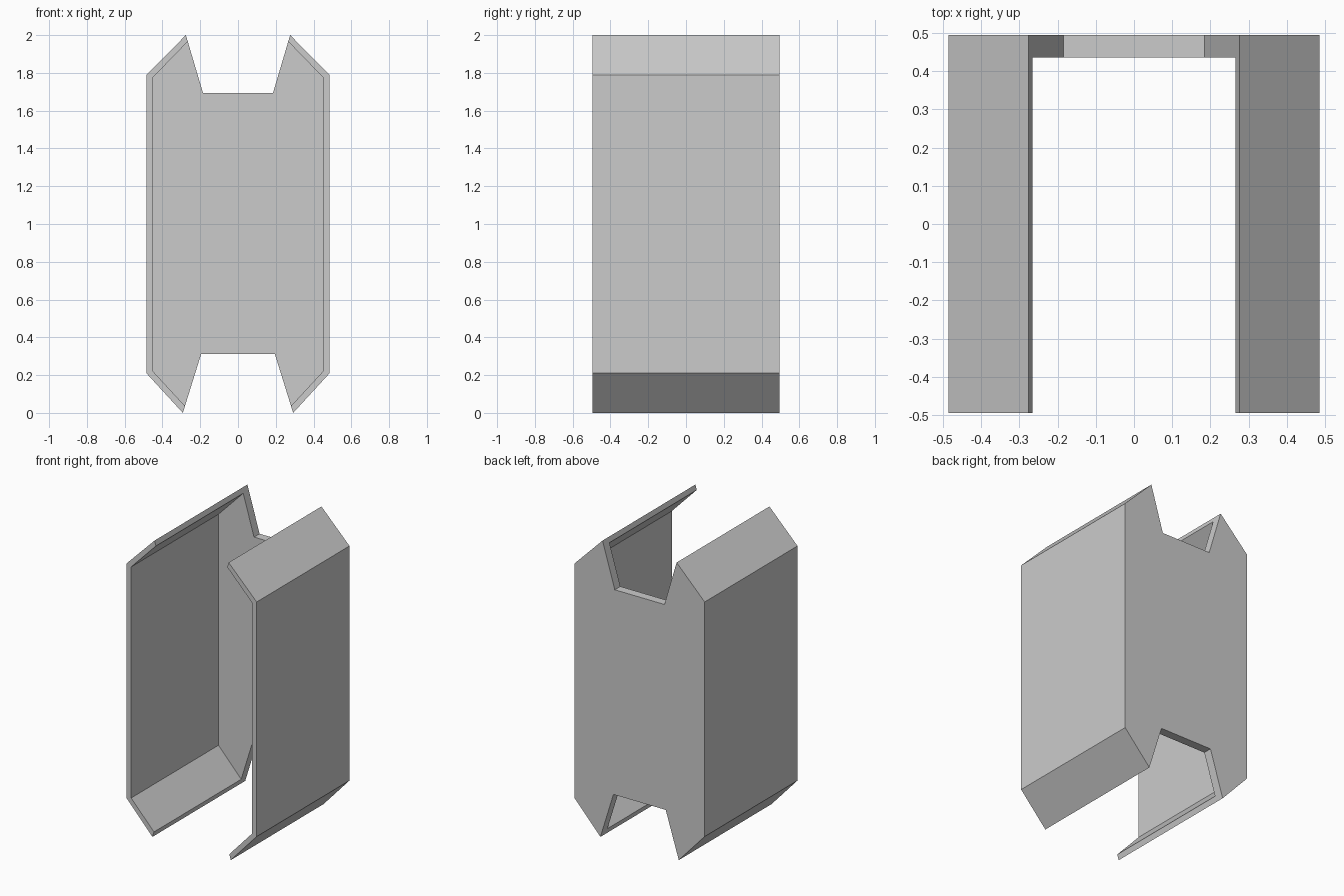
import bpy, bmesh

if "Cube" in bpy.data.objects:
    bpy.data.objects.remove(bpy.data.objects["Cube"])


def prism(name, half, y0, y1):
    """Extrude a left-right symmetric XZ outline (right half, top to bottom) along y."""
    outline = half + [(-x, z) for x, z in reversed(half)]
    bm = bmesh.new()
    face = bm.faces.new([bm.verts.new((x, y0, z)) for x, z in outline])
    ext = bmesh.ops.extrude_face_region(bm, geom=[face])
    verts = [v for v in ext["geom"] if isinstance(v, bmesh.types.BMVert)]
    bmesh.ops.translate(bm, verts=verts, vec=(0, y1 - y0, 0))
    bmesh.ops.recalc_face_normals(bm, faces=bm.faces[:])
    mesh = bpy.data.meshes.new(name)
    bm.to_mesh(mesh)
    bm.free()
    obj = bpy.data.objects.new(name, mesh)
    bpy.context.collection.objects.link(obj)
    return obj


# Bracket body: full-depth solid with a notch at the top and bottom
body = prism("folded_bracket", [
    (0.185, 1.693), (0.276, 2.0), (0.485, 1.79),
    (0.485, 0.21), (0.292, 0.0), (0.195, 0.312)], -0.494, 0.494)

# Cavity: hollows the front, leaving the back plate, side walls and bent lips
cavity = prism("cavity_cutter", [
    (0.233, 2.0), (0.45, 1.776), (0.45, 0.22), (0.25, 0.003)], -0.7, 0.435)
cavity.hide_render = True

mod = body.modifiers.new("hollow", "BOOLEAN")
mod.operation = "DIFFERENCE"
mod.solver = "EXACT"
mod.object = cavity
bpy.context.view_layer.objects.active = body
bpy.ops.object.modifier_apply(modifier=mod.name)
bpy.data.objects.remove(cavity)
